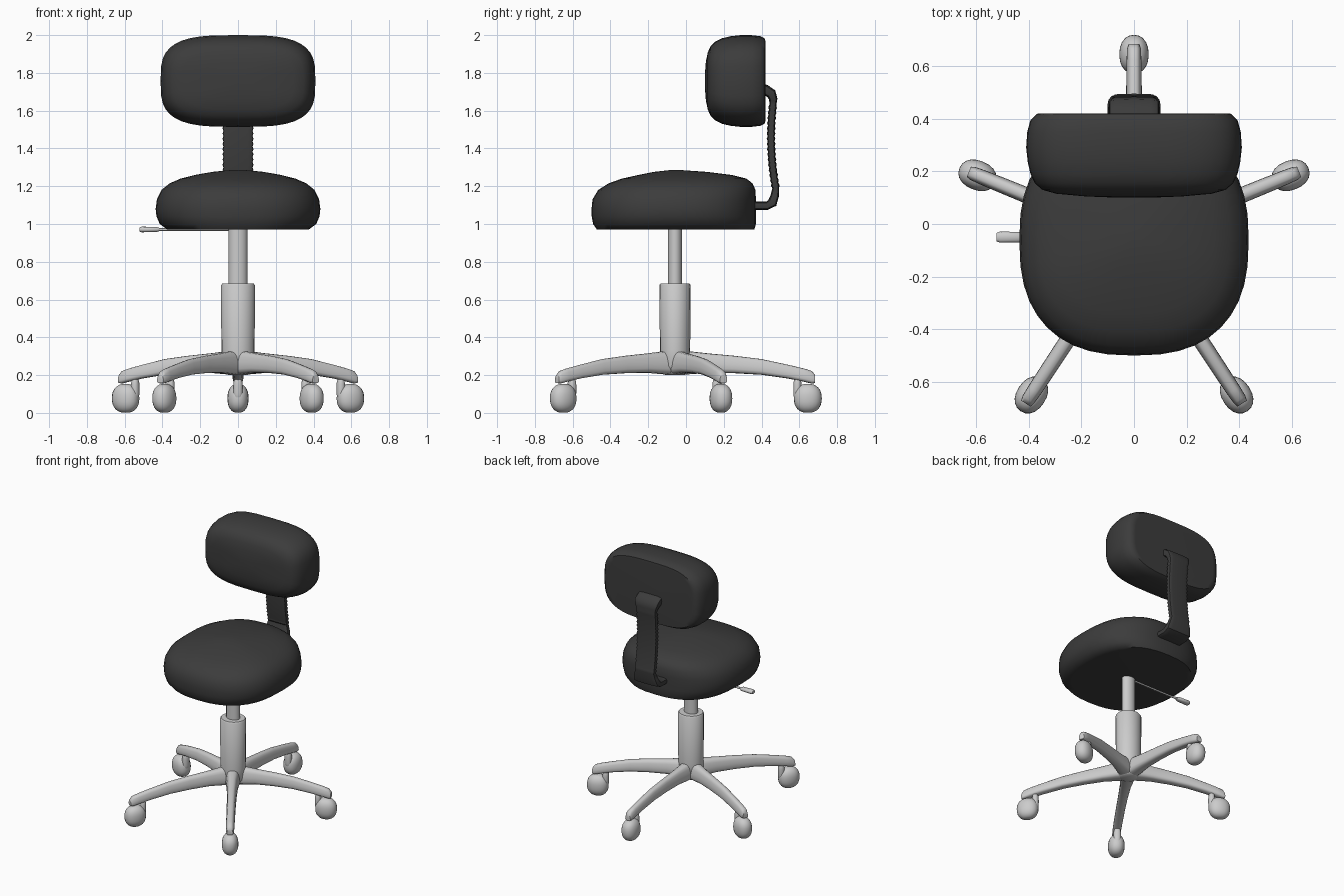
import bpy, bmesh, math
from mathutils import Vector

if "Cube" in bpy.data.objects:
    bpy.data.objects.remove(bpy.data.objects["Cube"])

dark = bpy.data.materials.new("dark_fabric")
dark.diffuse_color = (0.045, 0.045, 0.045, 1)
dark.use_nodes = True
dark.node_tree.nodes["Principled BSDF"].inputs["Base Color"].default_value = dark.diffuse_color
CY = -0.058  # column centre in y


def loft(name, rings, mat=None):
    """Skin a list of equal-length point rings and cap both ends."""
    bm = bmesh.new()
    vr = [[bm.verts.new(p) for p in r] for r in rings]
    n = len(vr[0])
    for a, b in zip(vr, vr[1:]):
        for i in range(n):
            j = (i + 1) % n
            bm.faces.new((a[i], a[j], b[j], b[i]))
    bm.faces.new(vr[0])
    bm.faces.new(vr[-1])
    bmesh.ops.recalc_face_normals(bm, faces=bm.faces)
    me = bpy.data.meshes.new(name)
    bm.to_mesh(me)
    bm.free()
    ob = bpy.data.objects.new(name, me)
    bpy.context.collection.objects.link(ob)
    if mat:
        me.materials.append(mat)
    return ob


def superellipse(n, e):
    """Unit outline, e = 2 is a circle, larger is boxier."""
    pts = []
    for i in range(n):
        a = 2 * math.pi * i / n
        c, s = math.cos(a), math.sin(a)
        pts.append((math.copysign(abs(c) ** (2 / e), c),
                    math.copysign(abs(s) ** (2 / e), s)))
    return pts


# Seat cushion: z, x scale, front y, back y
seat = []
for z, sx, f, b in [(0.97, .78, -.43, .33), (0.971, .86, -.472, .362), (1.0, .95, -.492, .37),
                    (1.04, .99, -.499, .37), (1.08, 1, -.5, .37), (1.13, .985, -.495, .37),
                    (1.18, .93, -.465, .368), (1.215, .83, -.41, .352), (1.24, .70, -.34, .32),
                    (1.26, .52, -.25, .24), (1.276, .31, -.17, .11), (1.285, .1, -.09, -.02)]:
    seat.append([(.436 * sx * u, -.06 + v * ((b + .06) if v > 0 else (-.06 - f)), z)
                 for u, v in superellipse(40, 2.5)])
loft("seat", seat, dark)

# Backrest cushion: y, x scale, z scale
back = []
for y, sx, sz in [(.42, .83, .86), (.419, .90, .92), (.395, .96, .975), (.35, .99, .997),
                  (.29, 1, 1), (.235, .985, .975), (.19, .96, .93), (.155, .92, .86),
                  (.13, .85, .76), (.115, .72, .62), (.105, .45, .42), (.1, .15, .15)]:
    back.append([(.41 * sx * u, y, 1.757 + .243 * sz * v) for u, v in superellipse(40, 3.3)])
loft("backrest", back, dark)

# Ribbed support bar: y, z, half width, half thickness
path = [(.36, 1.097, .10, .022), (.43, 1.097, .10, .022), (.457, 1.112, .10, .026), (.47, 1.15, .09, .022)]
N = 32
for i in range(N + 1):
    t = i / N
    rib = i % 2
    path.append((.475 - .08 * t + .065 * t * t, 1.19 + .44 * t, .077 + .005 * rib, .018 + .005 * rib))
path += [(.462, 1.66, .085, .022), (.452, 1.69, .095, .027), (.42, 1.71, .095, .028), (.38, 1.725, .095, .028)]
bar = []
for i, (y, z, w, h) in enumerate(path):
    p, q = path[max(i - 1, 0)], path[min(i + 1, len(path) - 1)]
    t = Vector((q[0] - p[0], q[1] - p[1])).normalized()
    bar.append([(w * u, y - t.y * h * v, z + t.x * h * v) for u, v in superellipse(16, 5)])
loft("backrest_support", bar, dark)


# Column: z, x radius, y radius
def turned(name, prof, n):
    return loft(name, [[(rx * u, CY + ry * v, z) for u, v in superellipse(n, 2)] for z, rx, ry in prof])


turned("column_sleeve", [(.2, .05, .05), (.21, .065, .065), (.25, .088, .082), (.33, .088, .08),
                         (.675, .09, .083), (.685, .083, .077)], 20)
turned("gas_lift", [(.66, .05, .038), (.99, .05, .038)], 16)


# Height lever along x: x, half depth, half height
def lever(name, prof):
    loft(name, [[(x, -.05 + w * u, .971 + h * v) for u, v in superellipse(12, 2.5)] for x, w, h in prof])


lever("lever_rod", [(0, .007, .007), (-.43, .007, .007)])
lever("lever_handle", [(-.415, .01, .008), (-.43, .02, .013), (-.51, .021, .015), (-.522, .016, .011)])


# Five legs with casters
def ellipsoid(name, c, d, s, half, e):
    """Boxy ellipsoid stretched along d (radial), s (sideways) and z."""
    rings = []
    for k in range(1, 16):
        a = math.pi * (k / 16 - .5)
        sz = math.copysign(abs(math.sin(a)) ** (2 / e), a)
        r = math.cos(a) ** (2 / e)
        rings.append([c + d * half[0] * r * u + s * half[1] * r * v + Vector((0, 0, half[2] * sz))
                      for u, v in superellipse(20, 2.2)])
    loft(name, rings)


hub = Vector((0, CY, 0))
for n, (x, y) in enumerate([(0, .645), (.595, .185), (.39, -.65), (-.39, -.65), (-.595, .185)]):
    d = Vector((x, y, 0)) - hub
    L = d.length
    d.normalize()
    s = Vector((-d.y, d.x, 0))
    rings = []
    # distance fraction, top z, bottom z, half width
    for t, zt, zb, w in [(0, .33, .2, .05), (.12, .325, .205, .045), (.25, .315, .212, .036),
                         (.45, .302, .21, .031), (.65, .285, .202, .029), (.85, .255, .182, .028),
                         (.97, .235, .165, .027), (1.03, .222, .155, .025), (1.055, .2, .158, .02)]:
        zc, h = (zt + zb) / 2, (zt - zb) / 2
        rings.append([hub + d * L * t + s * w * u * (1 - .2 * v) + Vector((0, 0, zc + h * v))
                      for u, v in superellipse(16, 3)])
    loft(f"leg_{n + 1}", rings)
    wheel = Vector((x, y, .077))
    ellipsoid(f"caster_{n + 1}", wheel, d, s, (.074, .056, .077), 2.3)
    ellipsoid(f"caster_stem_{n + 1}", wheel - d * .055 + Vector((0, 0, .05)), d, s, (.022, .025, .06), 3)

# Smooth shading with sharp rims kept
bpy.ops.object.select_all(action='SELECT')
bpy.context.view_layer.objects.active = bpy.data.objects["seat"]
bpy.ops.object.shade_smooth_by_angle(angle=math.radians(45))
